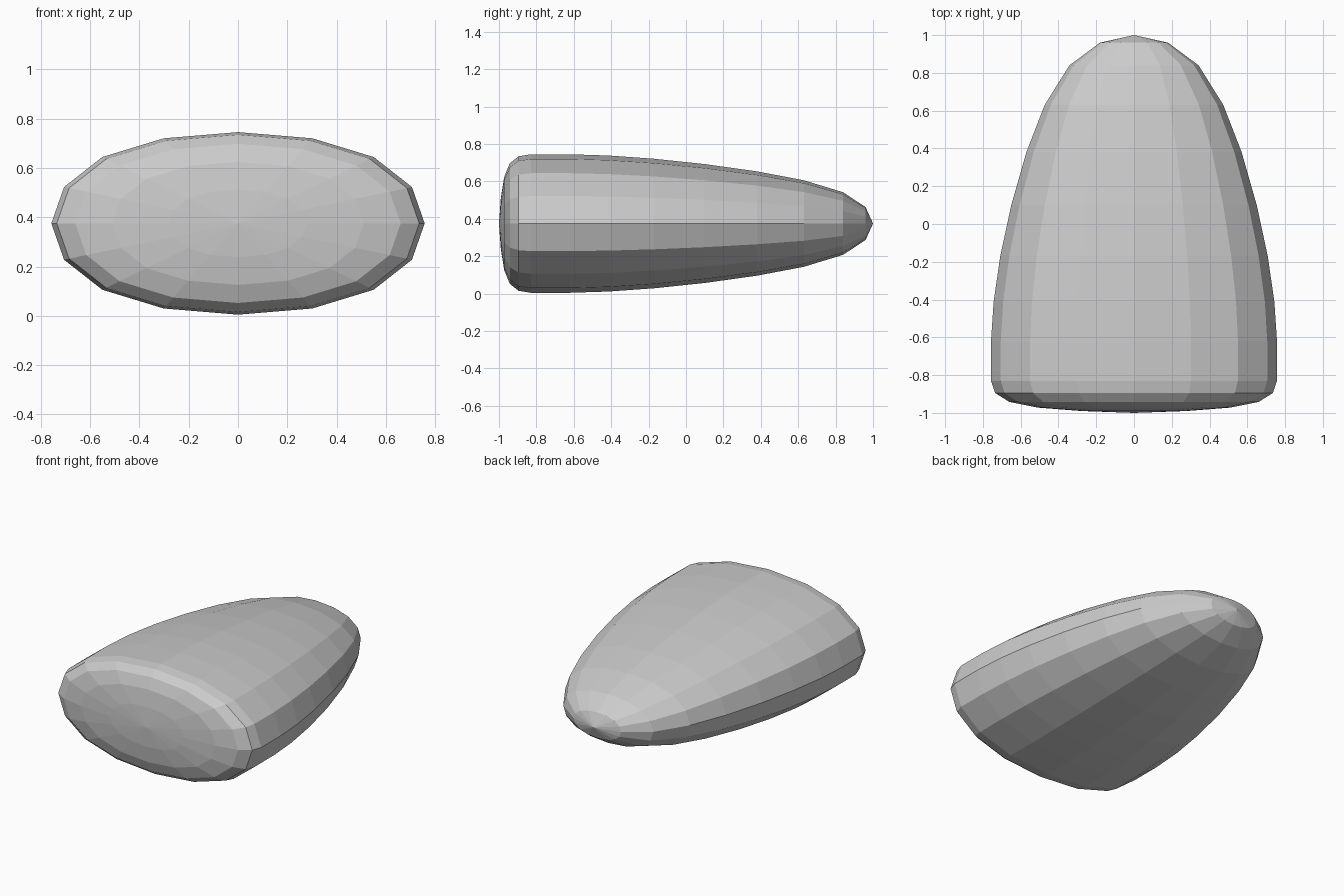
import bpy, bmesh

if "Cube" in bpy.data.objects:
    bpy.data.objects.remove(bpy.data.objects["Cube"])

# Half-width of the body at each station along y (front to back)
PROFILE = [(-0.99, 0.28), (-0.972, 0.51), (-0.942, 0.66), (-0.895, 0.735),
           (-0.83, 0.757), (-0.62, 0.757), (-0.41, 0.743), (-0.17, 0.708),
           (0.10, 0.65), (0.38, 0.57), (0.63, 0.473), (0.84, 0.342), (0.96, 0.18)]
# Quarter of the 16-sided rounded section, unit half-width
QUARTER = [(1.0, 0.0), (0.932, 0.398), (0.727, 0.727), (0.398, 0.932)]
ASPECT = 0.489
MID_Z = 0.375

# Complete section by turning the quarter through four right angles
section = []
pts = QUARTER
for _ in range(4):
    section += pts
    pts = [(-b, a) for a, b in pts]
n = len(section)

# Loft the rings into a body with pointed fan caps
bm = bmesh.new()
rings = [[bm.verts.new((u * w, y, MID_Z + v * w * ASPECT)) for u, v in section]
         for y, w in PROFILE]
for r0, r1 in zip(rings, rings[1:]):
    for i in range(n):
        j = (i + 1) % n
        bm.faces.new((r0[i], r0[j], r1[j], r1[i]))
for ring, y in ((rings[0], -1.0), (rings[-1], 1.0)):
    tip = bm.verts.new((0, y, MID_Z))
    for i in range(n):
        bm.faces.new((ring[i], ring[(i + 1) % n], tip))
bmesh.ops.recalc_face_normals(bm, faces=bm.faces)

mesh = bpy.data.meshes.new("rounded_body")
bm.to_mesh(mesh)
bm.free()
body = bpy.data.objects.new("rounded_body", mesh)
bpy.context.collection.objects.link(body)
